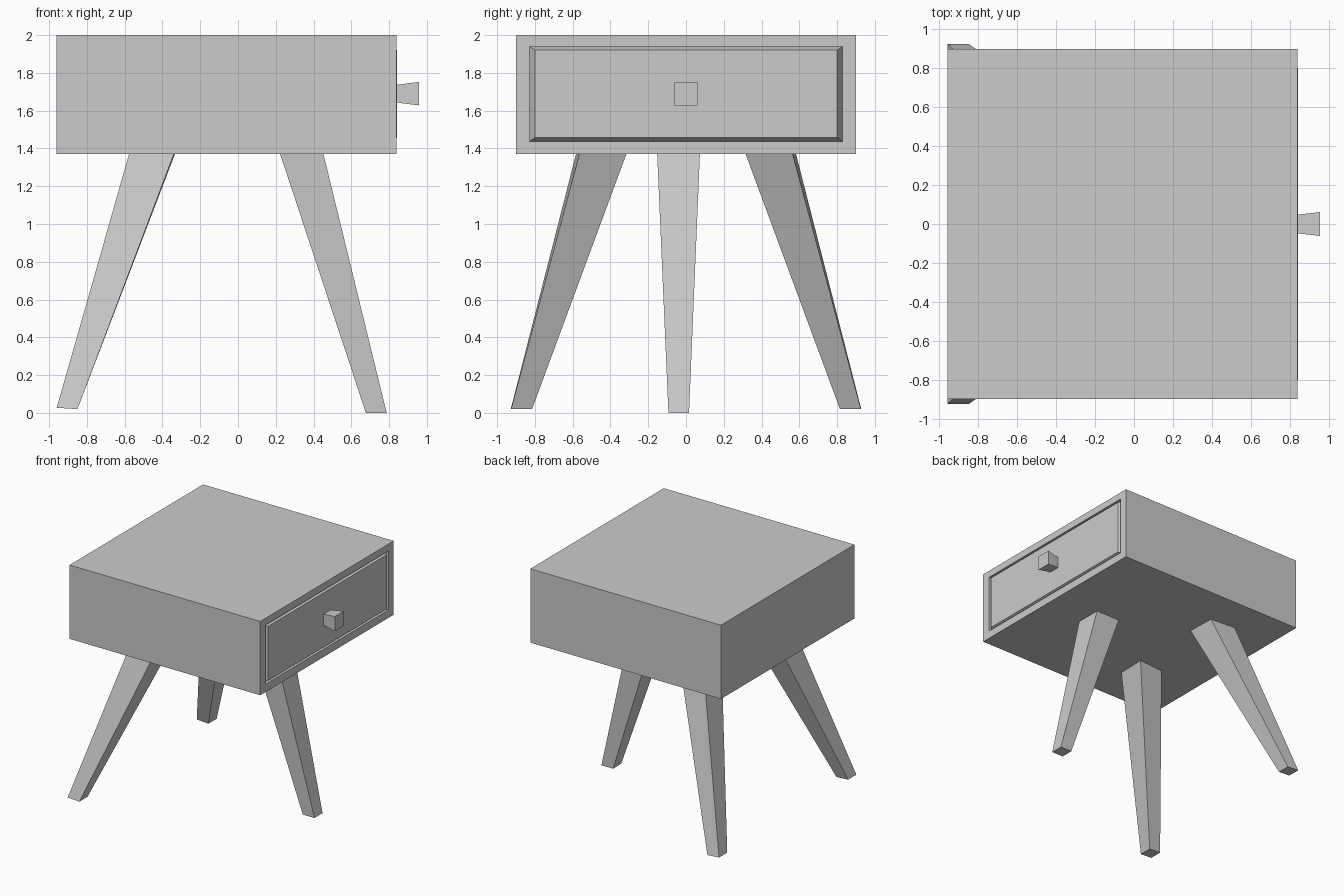
import bpy, bmesh

if "Cube" in bpy.data.objects:
    bpy.data.objects.remove(bpy.data.objects["Cube"])

def loft(name, a, b):
    """Solid between two four-point loops."""
    n = len(a)
    faces = [tuple(range(n)), tuple(range(n, 2 * n))]
    faces += [(i, (i + 1) % n, n + (i + 1) % n, n + i) for i in range(n)]
    me = bpy.data.meshes.new(name)
    me.from_pydata(a + b, [], faces)
    bm = bmesh.new()
    bm.from_mesh(me)
    bmesh.ops.recalc_face_normals(bm, faces=bm.faces)
    bm.to_mesh(me)
    bm.free()
    ob = bpy.data.objects.new(name, me)
    bpy.context.collection.objects.link(ob)
    return ob

def rect_x(x, y0, y1, z0, z1):
    return [(x, y0, z0), (x, y1, z0), (x, y1, z1), (x, y0, z1)]

def rect_z(z, x0, x1, y0, y1):
    return [(x0, y0, z), (x1, y0, z), (x1, y1, z), (x0, y1, z)]

FRONT, DEPTH = 0.84, 0.045

# Cabinet box with a shallow recess in the drawer side
cabinet = loft("cabinet", rect_x(-0.96, -0.9, 0.9, 1.37, 2.0),
               rect_x(FRONT, -0.9, 0.9, 1.37, 2.0))
bm = bmesh.new()
bm.from_mesh(cabinet.data)
face = max(bm.faces, key=lambda f: f.calc_center_median().x)
bmesh.ops.inset_region(bm, faces=[face], thickness=0.06)
for v in face.verts:
    v.co.y = 0.828 if v.co.y > 0 else -0.828
    v.co.z = 1.94 if v.co.z > 1.69 else 1.437
recess = bmesh.ops.extrude_discrete_faces(bm, faces=[face])["faces"][0]
for v in recess.verts:
    v.co.x = FRONT - DEPTH
bm.to_mesh(cabinet.data)
bm.free()

# Drawer front with sloping edges, filling the recess
loft("drawer_front", rect_x(FRONT - DEPTH, -0.828, 0.828, 1.437, 1.94),
     rect_x(FRONT + 0.003, -0.80, 0.80, 1.457, 1.92))

# Flared square knob
loft("drawer_knob", rect_x(FRONT, -0.048, 0.048, 1.643, 1.737),
     rect_x(0.957, -0.061, 0.061, 1.628, 1.752))

# Single leg under the drawer
loft("drawer_side_leg", rect_z(0.0, 0.677, 0.787, -0.093, 0.016),
     rect_z(1.38, 0.22, 0.45, -0.153, 0.074))

# Pair of splayed legs, mirrored across y
for side, s in (("left", 1), ("right", -1)):
    foot = [(-0.96, 0.926 * s, 0.027), (-0.85, 0.926 * s, 0.02),
            (-0.85, 0.815 * s, 0.02), (-0.96, 0.815 * s, 0.027)]
    top = [(-0.574, 0.58 * s, 1.38), (-0.336, 0.562 * s, 1.38),
           (-0.33, 0.312 * s, 1.38), (-0.568, 0.33 * s, 1.38)]
    loft("splayed_leg_" + side, foot, top)
